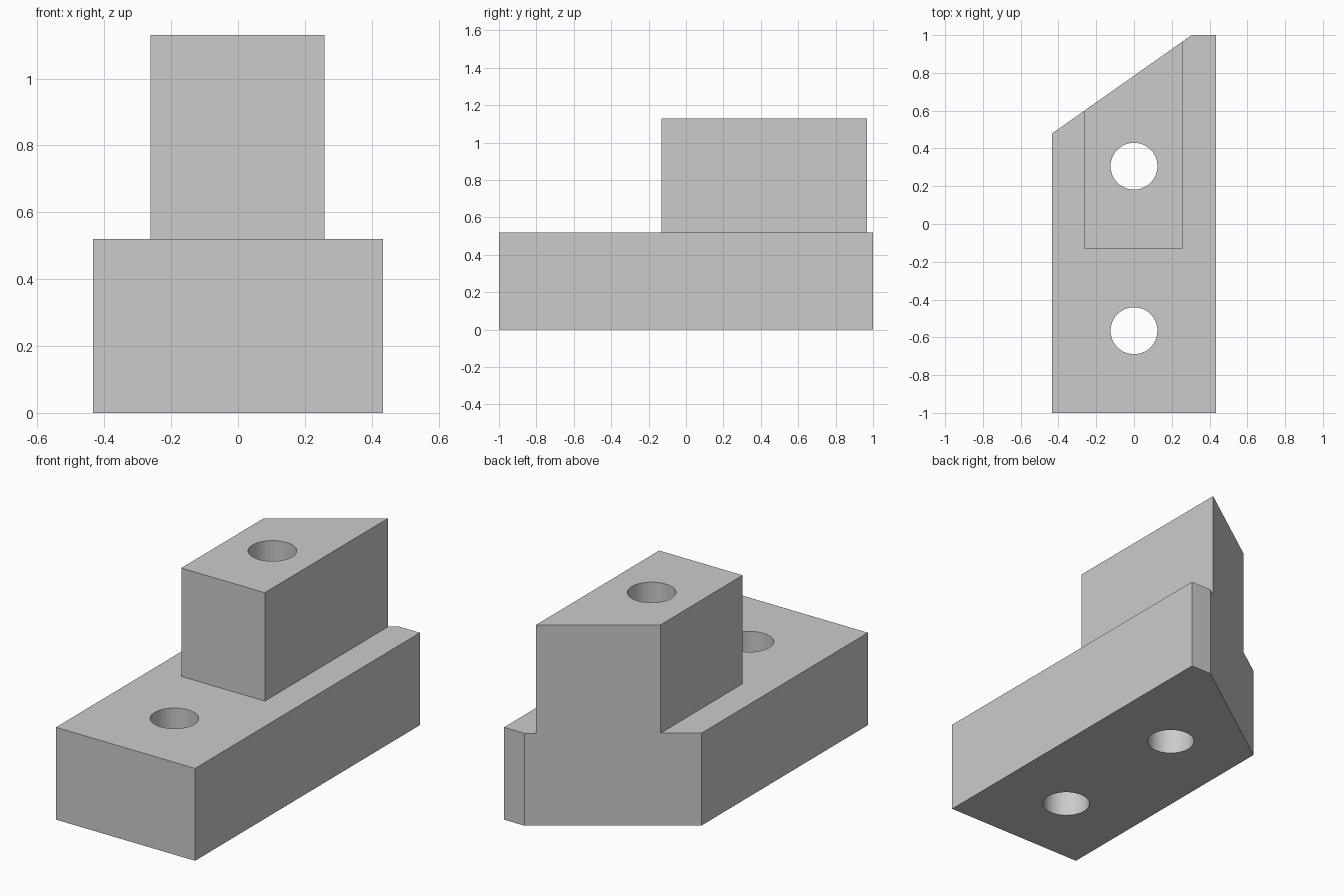
import bpy, bmesh, math
from mathutils import Vector

cube = bpy.data.objects.get("Cube")
if cube:
    bpy.data.objects.remove(cube, do_unlink=True)

HALF, SHOULDER, TOP = 0.433, 0.52, 1.13
NECK_LEFT, NECK_RIGHT, NECK_FRONT = 0.258, -0.262, -0.13

grey = bpy.data.materials.new("plain grey")
grey.use_nodes = True
grey.diffuse_color = (0.6, 0.6, 0.6, 1)
grey.node_tree.nodes["Principled BSDF"].inputs["Base Color"].default_value = grey.diffuse_color


def add_object(name, bm):
    bmesh.ops.recalc_face_normals(bm, faces=bm.faces)
    mesh = bpy.data.meshes.new(name)
    bm.to_mesh(mesh)
    bm.free()
    mesh.materials.append(grey)
    obj = bpy.data.objects.new(name, mesh)
    bpy.context.collection.objects.link(obj)
    return obj


def cut(target, cutter):
    """Subtract a helper from the target, then discard the helper."""
    cutter.hide_render = True
    mod = target.modifiers.new("cut", "BOOLEAN")
    mod.operation, mod.solver, mod.object = "DIFFERENCE", "EXACT", cutter
    bpy.context.view_layer.objects.active = target
    bpy.ops.object.modifier_apply(modifier=mod.name)
    bpy.data.objects.remove(cutter, do_unlink=True)


# Stepped body: T-shaped cross-section extruded from front to back
profile = [(-HALF, 0), (HALF, 0), (HALF, SHOULDER), (NECK_LEFT, SHOULDER),
           (NECK_LEFT, TOP), (NECK_RIGHT, TOP), (NECK_RIGHT, SHOULDER), (-HALF, SHOULDER)]
bm = bmesh.new()
face = bm.faces.new([bm.verts.new((x, -1, z)) for x, z in profile])
ext = bmesh.ops.extrude_face_region(bm, geom=[face])
bmesh.ops.translate(bm, vec=(0, 2, 0),
                    verts=[v for v in ext["geom"] if isinstance(v, bmesh.types.BMVert)])

# Slanted back corner, running through both steps
start, end = Vector((-HALF, 0.48, 0)), Vector((0.305, 1, 0))
normal = Vector((start.y - end.y, end.x - start.x, 0))
bmesh.ops.bisect_plane(bm, geom=bm.verts[:] + bm.edges[:] + bm.faces[:],
                       plane_co=start, plane_no=normal, clear_outer=True)
bmesh.ops.holes_fill(bm, edges=[e for e in bm.edges if e.is_boundary])
body = add_object("stepped_block", bm)

# Remove the front half of the upper step
bm = bmesh.new()
bmesh.ops.create_cube(bm, size=2)
bmesh.ops.translate(bm, verts=bm.verts, vec=(0, NECK_FRONT - 1, SHOULDER + 1))
cut(body, add_object("front_cutter", bm))

# Two vertical through holes
for y in (0.306, -0.565):
    bm = bmesh.new()
    bmesh.ops.create_cone(bm, cap_ends=True, segments=64, radius1=0.124, radius2=0.124, depth=4)
    bmesh.ops.translate(bm, verts=bm.verts, vec=(0, y, 0))
    cut(body, add_object("hole_cutter", bm))

# Smooth hole walls, sharp outer edges
bpy.ops.object.select_all(action="DESELECT")
body.select_set(True)
bpy.context.view_layer.objects.active = body
bpy.ops.object.shade_smooth_by_angle(angle=math.radians(30))
